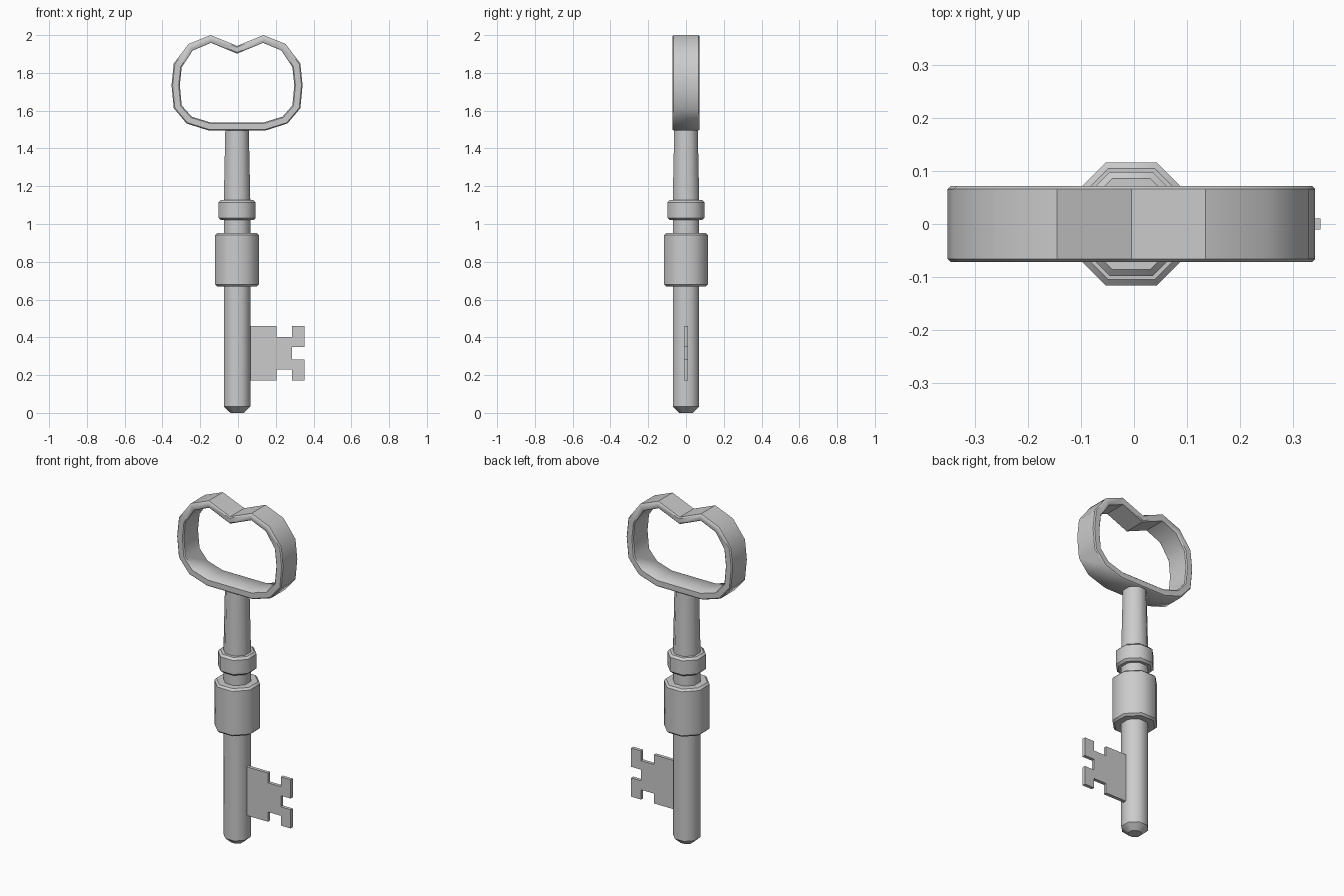
import bpy, bmesh, math

if "Cube" in bpy.data.objects:
    bpy.data.objects.remove(bpy.data.objects["Cube"])

CX = -0.005  # axis of stem and bow


def finish(name, bm):
    bmesh.ops.recalc_face_normals(bm, faces=bm.faces)
    me = bpy.data.meshes.new(name)
    bm.to_mesh(me)
    bm.free()
    ob = bpy.data.objects.new(name, me)
    bpy.context.collection.objects.link(ob)
    return ob


def lathe(name, profile, sides=8):
    """Octagonal turned part; profile is (apothem, z), rims kept sharp."""
    bm = bmesh.new()
    rings = []
    for a, z in profile:
        r = a / math.cos(math.pi / sides)
        rings.append([bm.verts.new((CX + r * math.cos((i + .5) * math.tau / sides),
                                    r * math.sin((i + .5) * math.tau / sides), z))
                      for i in range(sides)])
    for lo, hi in zip(rings, rings[1:]):
        for i in range(sides):
            j = (i + 1) % sides
            bm.faces.new((lo[i], lo[j], hi[j], hi[i])).smooth = True
    bm.faces.new(rings[0])
    bm.faces.new(rings[-1])
    for e in bm.edges:
        if abs(e.verts[0].co.z - e.verts[1].co.z) < 1e-5:
            e.smooth = False
    return finish(name, bm)


def collar(name, a, z0, z1, b):
    return lathe(name, [(a - b, z0), (a, z0 + b), (a, z1 - b), (a - b, z1)])


# Turned stem and collars
lathe("stem", [(.035, 0), (.07, .033), (.07, 1.127), (.062, 1.51)])
collar("large_collar", .116, .67, .952, .011)
collar("small_collar", .098, 1.02, 1.127, .012)

# Bow: mirrored half outlines joined into a ring with depth
outer = [(0, 1.943), (.14, 2.0), (.257, 1.953), (.335, 1.85), (.347, 1.735),
         (.335, 1.613), (.267, 1.532), (.15, 1.495)]
inner = [(0, 1.902), (.138, 1.959), (.235, 1.918), (.293, 1.83), (.303, 1.735),
         (.293, 1.628), (.24, 1.568), (.142, 1.538)]


def mirrored(half):
    return half + [(-x, z) for x, z in reversed(half[1:])]


bm = bmesh.new()
loops = [[bm.verts.new((CX + x, y, z)) for x, z in mirrored(half)]
         for half, y in ((outer, -.072), (outer, .072), (inner, .072), (inner, -.072))]
n = len(loops[0])
for k in range(4):
    a, b = loops[k], loops[(k + 1) % 4]
    for i in range(n):
        j = (i + 1) % n
        bm.faces.new((a[i], a[j], b[j], b[i]))
bow = finish("bow", bm)
bev = bow.modifiers.new("rim_bevel", 'BEVEL')
bev.width = .006
bev.segments = 1
bev.limit_method = 'ANGLE'
bev.angle_limit = math.radians(70)
bpy.ops.object.select_all(action='DESELECT')
bow.select_set(True)
bpy.context.view_layer.objects.active = bow
bpy.ops.object.modifier_apply(modifier=bev.name)
bpy.ops.object.shade_smooth_by_angle(angle=math.radians(43.5))

# Toothed bit: upper half outline mirrored about its mid height
mid = .316
half = [(.03, .144), (.203, .144), (.203, .086), (.287, .086), (.287, .144),
        (.352, .144), (.352, .033), (.287, .033)]
bm = bmesh.new()
outline = [(x, mid + h) for x, h in half] + [(x, mid - h) for x, h in reversed(half)]
face = bm.faces.new([bm.verts.new((x, -.01, z)) for x, z in outline])
ext = bmesh.ops.extrude_face_region(bm, geom=[face], use_keep_orig=True)
bmesh.ops.translate(bm, vec=(0, .02, 0),
                    verts=[g for g in ext["geom"] if isinstance(g, bmesh.types.BMVert)])
finish("bit", bm)
